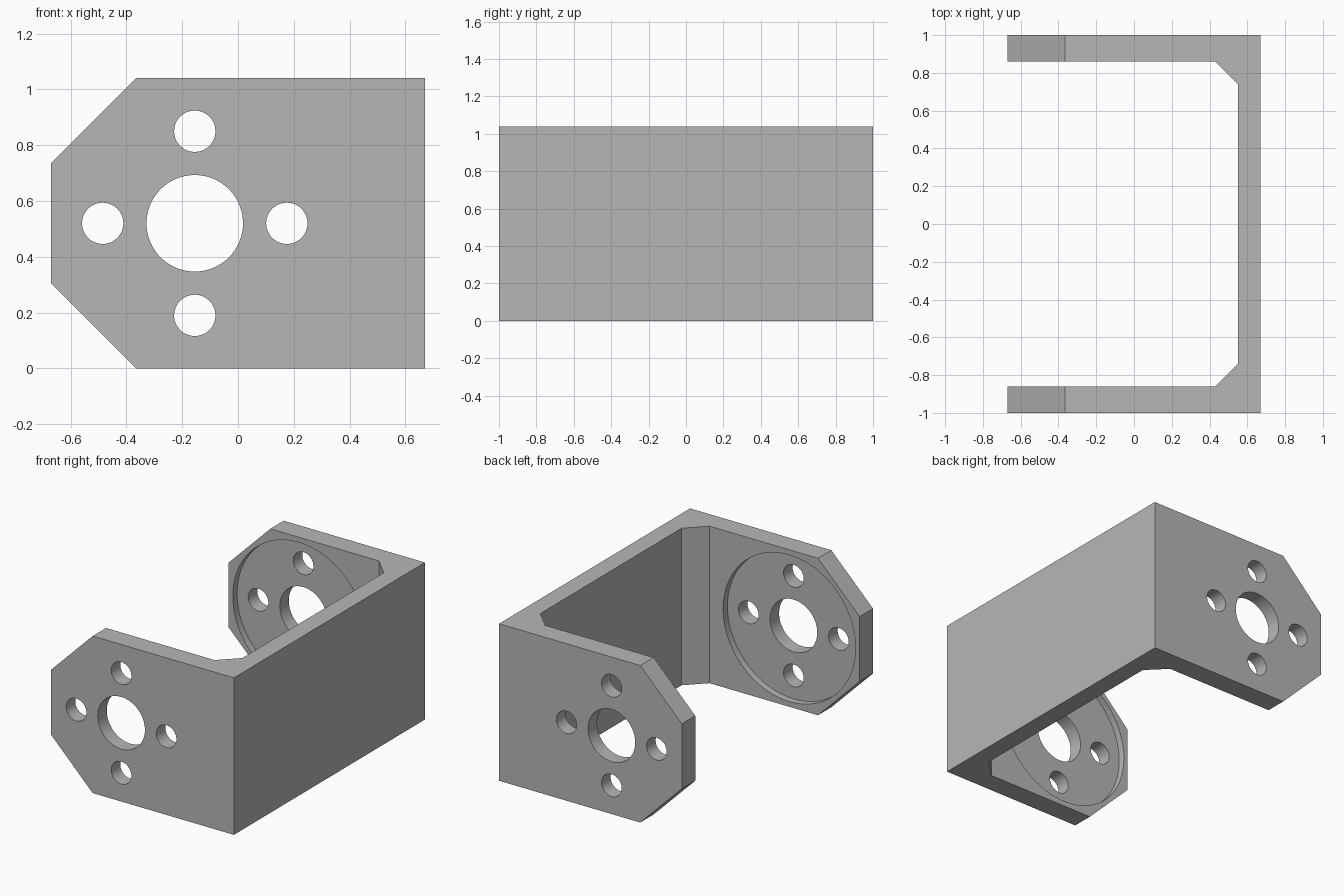
import bpy, math
from mathutils import Vector

cube = bpy.data.objects.get("Cube")
if cube:
    bpy.data.objects.remove(cube, do_unlink=True)

HEIGHT, HALF_X = 1.04, 0.67
HUB = Vector((-0.155, 0, HEIGHT / 2))

metal = bpy.data.materials.new("plain grey")
metal.use_nodes = True
metal.diffuse_color = (0.47, 0.47, 0.47, 1)
metal.node_tree.nodes["Principled BSDF"].inputs["Base Color"].default_value = metal.diffuse_color


def prism(name, outline, offset):
    """Extrude a flat outline along offset."""
    n = len(outline)
    verts = [Vector(p) for p in outline]
    verts += [v + Vector(offset) for v in verts]
    faces = [tuple(range(n))[::-1], tuple(range(n, 2 * n))]
    faces += [(i, (i + 1) % n, n + (i + 1) % n, n + i) for i in range(n)]
    mesh = bpy.data.meshes.new(name)
    mesh.from_pydata(verts, [], faces)
    obj = bpy.data.objects.new(name, mesh)
    bpy.context.collection.objects.link(obj)
    mesh.materials.append(metal)
    return obj


def cylinder(name, radius, centre, depth, sides=64):
    bpy.ops.mesh.primitive_cylinder_add(vertices=sides, radius=radius, depth=depth,
                                        location=centre, rotation=(math.pi / 2, 0, 0))
    obj = bpy.context.object
    obj.name = name
    obj.data.materials.append(metal)
    return obj


def carve(target, cutter):
    """Subtract the cutter from the target and remove it."""
    cutter.hide_render = True
    bpy.context.view_layer.objects.active = target
    mod = target.modifiers.new("cut", 'BOOLEAN')
    mod.operation, mod.solver, mod.object = 'DIFFERENCE', 'EXACT', cutter
    bpy.ops.object.modifier_apply(modifier=mod.name)
    bpy.data.objects.remove(cutter, do_unlink=True)


# U-shaped body with chamfered inner corners
half = [(HALF_X, 1), (-HALF_X, 1), (-HALF_X, 0.86), (0.43, 0.86), (0.55, 0.74)]
outline = [(x, y, 0) for x, y in half] + [(x, -y, 0) for x, y in reversed(half)]
bracket = prism("bracket", outline, (0, 0, HEIGHT))

# Clipped corners at the free ends of both arms
for top in (False, True):
    corner = [(-0.77, 0.405), (-0.77, -0.1), (-0.265, -0.1)]
    carve(bracket, prism("corner_cutter",
                         [(x, -1.2, HEIGHT - z if top else z) for x, z in corner], (0, 2.4, 0))
          if top else
          prism("corner_cutter", [(x, -1.2, z) for x, z in reversed(corner)], (0, 2.4, 0)))

# Shallow round recess on the inner side of each arm
for side in (-1, 1):
    carve(bracket, cylinder("recess_cutter", 0.485, HUB + Vector((0, side * 0.805, 0)), 0.2, 96))

# Hub hole and four bolt holes through both arms
carve(bracket, cylinder("hub_cutter", 0.173, HUB, 2.4))
for i in range(4):
    a = i * math.pi / 2
    carve(bracket, cylinder("bolt_cutter", 0.074,
                            HUB + Vector((math.cos(a), 0, math.sin(a))) * 0.33, 2.4, 48))

# Smooth round walls, crisp edges
bpy.ops.object.select_all(action='DESELECT')
bracket.select_set(True)
bpy.context.view_layer.objects.active = bracket
bpy.ops.object.mode_set(mode='EDIT')
bpy.ops.mesh.select_all(action='SELECT')
bpy.ops.mesh.normals_make_consistent(inside=False)
bpy.ops.object.mode_set(mode='OBJECT')
bpy.ops.object.shade_smooth_by_angle(angle=math.radians(30))
